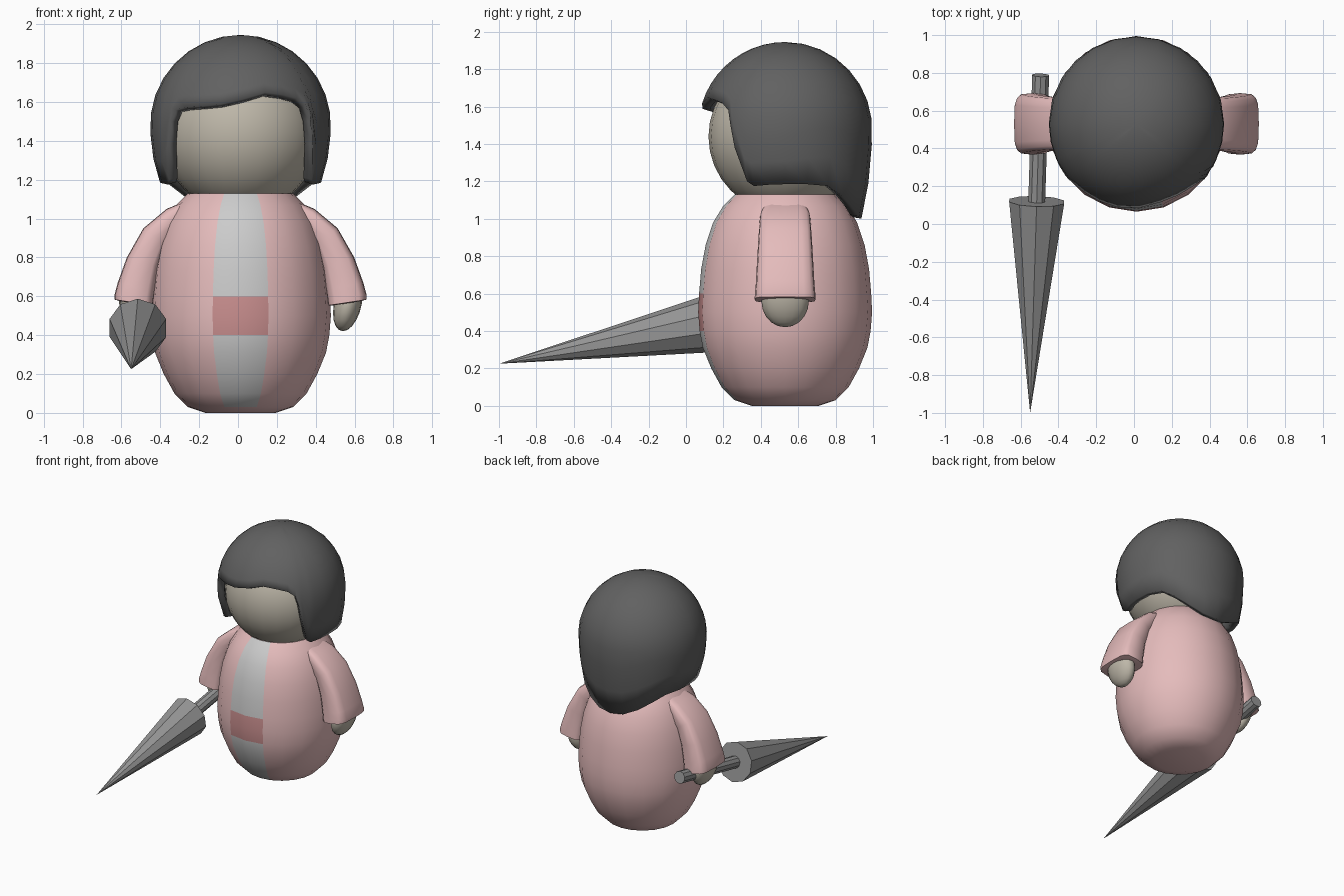
import bpy, bmesh
from math import sin, cos, pi, radians, acos, asin
from mathutils import Vector

if "Cube" in bpy.data.objects:
    bpy.data.objects.remove(bpy.data.objects["Cube"])

CX, CY = 0.013, 0.53


def material(name, rgb):
    m = bpy.data.materials.new(name)
    m.diffuse_color = (*rgb, 1)
    m.use_nodes = True
    m.node_tree.nodes["Principled BSDF"].inputs["Base Color"].default_value = m.diffuse_color
    return m


PINK = material("pink_cloth", (0.78, 0.5, 0.5))
RED = material("red_belt", (0.6, 0.28, 0.28))
PALE = material("pale_panel", (0.65, 0.65, 0.65))
SKIN = material("skin", (0.52, 0.48, 0.4))
DARK = material("dark_hair", (0.12, 0.12, 0.12))
STEEL = material("steel", (0.3, 0.3, 0.3))


def finish(bm, name, mats, smooth_angle=None):
    bmesh.ops.recalc_face_normals(bm, faces=bm.faces)
    me = bpy.data.meshes.new(name)
    bm.to_mesh(me)
    bm.free()
    for m in mats:
        me.materials.append(m)
    ob = bpy.data.objects.new(name, me)
    bpy.context.collection.objects.link(ob)
    if smooth_angle:
        bpy.ops.object.select_all(action='DESELECT')
        ob.select_set(True)
        bpy.context.view_layer.objects.active = ob
        bpy.ops.object.shade_smooth_by_angle(angle=radians(smooth_angle))
    return ob


def bridge(bm, a, b):
    n = len(a)
    return [bm.faces.new((a[i], a[(i + 1) % n], b[(i + 1) % n], b[i])) for i in range(n)]


# Robe: turned profile, front two columns form the panel and belt
profile = [(0.18, 0), (0.27, 0.03), (0.34, 0.1), (0.395, 0.2), (0.44, 0.31), (0.457, 0.4),
           (0.465, 0.5), (0.46, 0.6), (0.449, 0.73), (0.425, 0.86), (0.385, 0.98),
           (0.33, 1.07), (0.27, 1.13)]
N = 20
bm = bmesh.new()
rings = [[bm.verts.new((CX + r * sin(2 * pi * i / N), CY - r * cos(2 * pi * i / N), z))
          for i in range(N)] for r, z in profile]
for k in range(len(rings) - 1):
    faces = bridge(bm, rings[k], rings[k + 1])
    if k >= 1:
        for i in (0, N - 1):
            faces[i].material_index = 2 if 0.4 <= profile[k][1] < 0.6 else 1
bm.faces.new(rings[0])
bm.faces.new(rings[-1])
finish(bm, "robe", [PINK, PALE, RED], 40)

# Head
bm = bmesh.new()
bmesh.ops.create_uvsphere(bm, u_segments=24, v_segments=16, radius=0.41)
bmesh.ops.translate(bm, verts=bm.verts, vec=(CX, CY, 1.44))
finish(bm, "head", [SKIN], 60)

# Hair: cap trimmed along a hairline of (degrees from front, lower edge height)
side = [(61, 1.2), (66, 1.175), (78, 1.182), (90, 1.185), (106, 1.185), (122, 1.175),
        (136, 1.12), (150, 1.06), (165, 1.012)]
fringe = [(-54, 1.38), (-51, 1.5), (-47, 1.56), (-38, 1.572), (-26, 1.578), (-13, 1.588),
          (2, 1.615), (17, 1.648), (30, 1.637), (41, 1.618), (48, 1.58), (51, 1.5), (54, 1.38)]
hairline = fringe + side + [(180, 1.0)] + [(-a, z) for a, z in reversed(side)]
R, ZC, ROWS = 0.465, 1.48, 10
bm = bmesh.new()
pole = bm.verts.new((CX, CY, ZC + R))
columns = []
for a, zb in hairline:
    t = radians(a)
    H = 0.65 + 0.35 * max(0, -cos(t))
    end = acos((zb - ZC) / R) if zb > ZC else pi / 2 + asin((ZC - zb) / H)
    col = []
    for k in range(1, ROWS + 1):
        p = end * k / ROWS
        r = R * sin(p)
        col.append(bm.verts.new((CX + r * sin(t), CY - r * cos(t),
                                 ZC + (R if p < pi / 2 else H) * cos(p))))
    columns.append(col)
for i, c in enumerate(columns):
    d = columns[(i + 1) % len(columns)]
    bm.faces.new((pole, c[0], d[0]))
    for k in range(ROWS - 1):
        bm.faces.new((c[k], c[k + 1], d[k + 1], d[k]))
hair = finish(bm, "hair", [DARK], 50)
solid = hair.modifiers.new("thickness", 'SOLIDIFY')
solid.thickness = 0.05
solid.offset = -1

# Sleeves: rounded box sections between outer and inner edge (x, z) with half depth
sections = [((0.27, 1.095), (0.26, 1.02), 0.11), ((0.38, 1.05), (0.32, 0.95), 0.135),
            ((0.5, 0.95), (0.38, 0.87), 0.142), ((0.585, 0.8), (0.42, 0.75), 0.15),
            ((0.632, 0.67), (0.44, 0.63), 0.157), ((0.648, 0.61), (0.447, 0.58), 0.162),
            ((0.648, 0.583), (0.45, 0.553), 0.163), ((0.62, 0.575), (0.475, 0.553), 0.14)]


def power(v):
    return abs(v) ** 0.5 * (1 if v >= 0 else -1)


for s, label in ((1, "right"), (-1, "left")):
    bm = bmesh.new()
    rings = []
    for (xo, zo), (xi, zi), hw in sections:
        ring = []
        for i in range(16):
            t = 2 * pi * i / 16
            u, v = power(cos(t)), power(sin(t))
            ring.append(bm.verts.new((CX + s * ((xo + xi) / 2 + u * (xo - xi) / 2), CY + v * hw,
                                      (zo + zi) / 2 + u * (zo - zi) / 2)))
        rings.append(ring)
    for a, b in zip(rings, rings[1:]):
        bridge(bm, a, b)
    bm.faces.new(rings[0])
    bm.faces.new(rings[-1])
    finish(bm, label + "_sleeve", [PINK], 50)

    # Hands: tapered mitten leaning inwards
    bm = bmesh.new()
    bmesh.ops.create_uvsphere(bm, u_segments=16, v_segments=10, radius=1)
    for v in bm.verts:
        x, y, z = v.co
        v.co = (CX + s * (0.552 + 0.072 * x + 0.025 * z), CY + 0.127 * y, 0.56 + 0.14 * z)
    finish(bm, label + "_hand", [SKIN], 60)

# Lance: faceted cone and shaft on one axis
tip = Vector((-0.55, -1.0, 0.225))
base = Vector((-0.515, 0.12, 0.437))
axis = (base - tip).normalized()
butt = base + axis * 0.68


def tapered(name, start, stop, r1, r2, sides):
    bm = bmesh.new()
    bmesh.ops.create_cone(bm, cap_ends=True, segments=sides, radius1=r1, radius2=r2,
                          depth=(stop - start).length)
    bmesh.ops.remove_doubles(bm, verts=bm.verts, dist=0.0001)
    rot = (stop - start).to_track_quat('Z', 'Y').to_matrix()
    for v in bm.verts:
        v.co = rot @ v.co + (start + stop) / 2
    finish(bm, name, [STEEL])


tapered("lance_cone", base, tip, 0.153, 0, 10)
tapered("lance_shaft", base - axis * 0.02, butt, 0.047, 0.047, 10)
